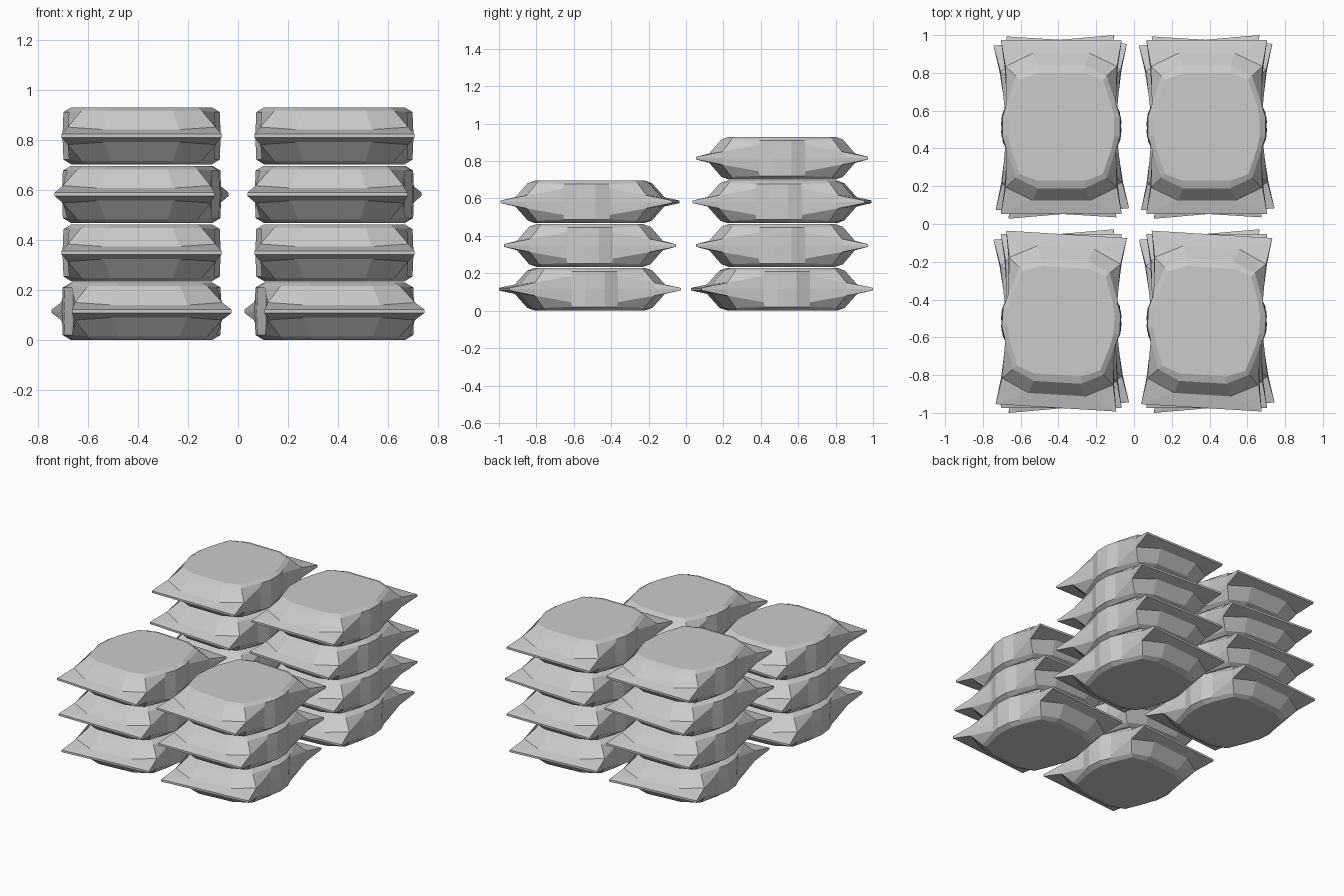
import bpy, bmesh
from math import radians
from itertools import product
from mathutils import Matrix

if "Cube" in bpy.data.objects:
    bpy.data.objects.remove(bpy.data.objects["Cube"])

# One octant of a tied sack: flat top, bevelled rim, pinched fin at the end
P = [(0, 0, .114), (.28, 0, .114), (.28, .05, .114), (.265, .12, .114),
     (.22, .25, .114), (.125, .285, .114), (0, .285, .114),            # top outline
     (.312, 0, .095), (.312, .05, .095), (.29, .12, .095),
     (.24, .27, .1), (.125, .325, .1), (0, .325, .1),                  # rim
     (.15, .39, .025), (0, .39, .025), (0, .46, .007), (.32, .46, .007),  # fin
     (.295, .32, .035), (.287, .125, .07),                             # side pocket
     (.316, 0, 0), (.316, .05, 0), (.287, .125, 0),
     (.30, .32, 0), (.32, .46, 0), (0, .46, 0)]                        # mid line
F = [(0, 1, 2, 3, 4, 5, 6), (1, 7, 8, 2), (2, 8, 9, 3), (3, 9, 10, 4),
     (4, 10, 11, 5), (5, 11, 12, 6), (12, 11, 13, 14), (11, 10, 17, 13),
     (13, 17, 16), (14, 13, 16, 15), (9, 18, 17, 10), (7, 19, 20, 8),
     (8, 20, 21, 18, 9), (18, 21, 22, 17), (17, 22, 23, 16), (15, 16, 23, 24)]


def sack_mesh():
    bm = bmesh.new()
    for sx, sy, sz in product((1, -1), repeat=3):
        vs = [bm.verts.new((x * sx, y * sy, z * sz)) for x, y, z in P]
        for f in F:
            bm.faces.new([vs[i] for i in f])
    bmesh.ops.remove_doubles(bm, verts=bm.verts, dist=.0005)
    bmesh.ops.recalc_face_normals(bm, faces=bm.faces)
    me = bpy.data.meshes.new("sack")
    bm.to_mesh(me)
    bm.free()
    return me


# Four stacks: front pair three high, back pair four high, alternate layers twisted
mesh = sack_mesh()
twist = [5, 0, -3.5, 0]
for row, y, count in (("front", -.514, 3), ("back", .514, 4)):
    for side, x in (("left", -.385), ("right", .385)):
        for i in range(count):
            ob = bpy.data.objects.new(f"sack_{row}_{side}_{i + 1}", mesh)
            ob.location = (x, y, .115 + .2335 * i)
            ob.rotation_euler.z = radians(twist[i])
            bpy.context.collection.objects.link(ob)
